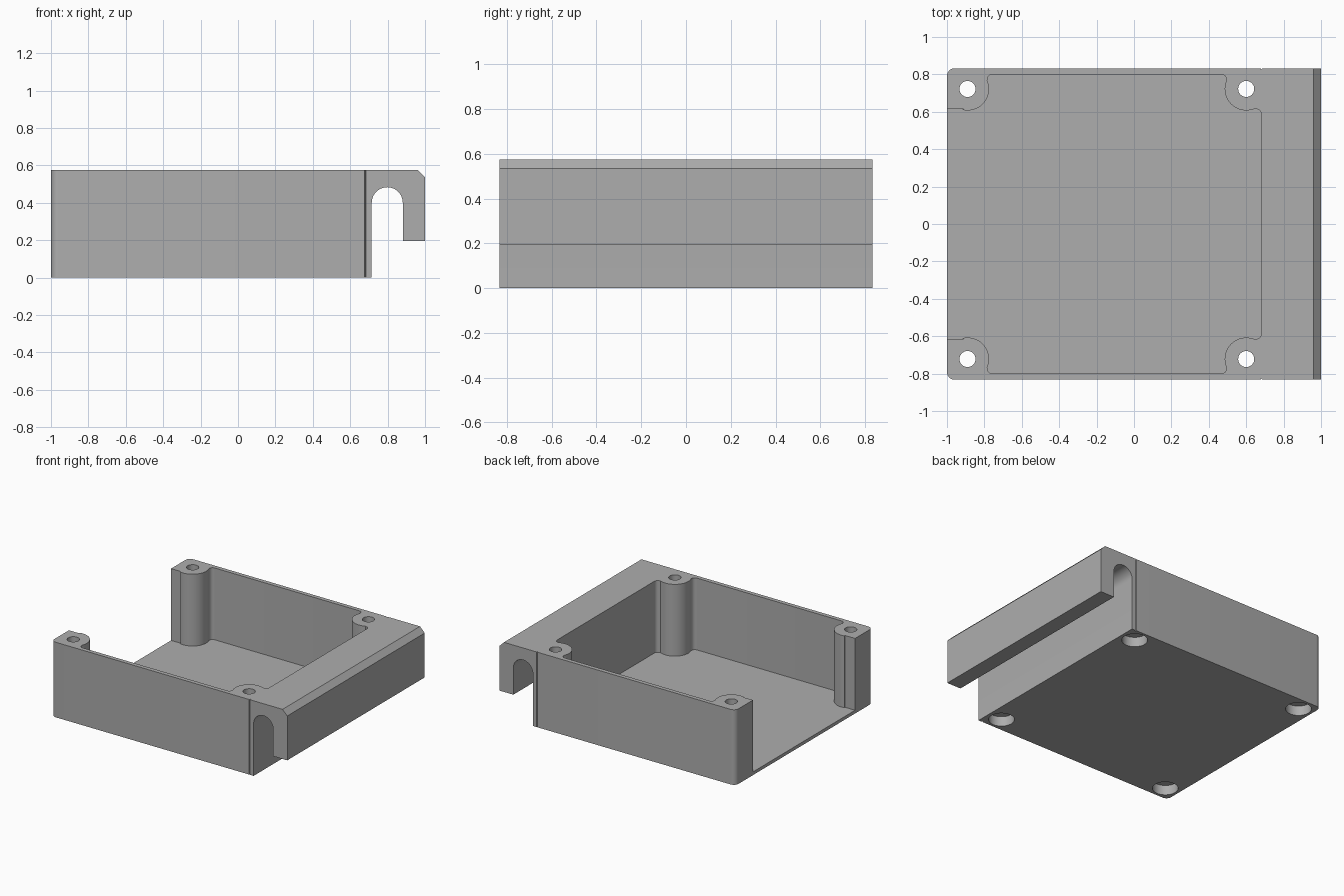
import bpy, bmesh, math
from mathutils import Vector

if "Cube" in bpy.data.objects:
    bpy.data.objects.remove(bpy.data.objects["Cube"])

W, H = 0.832, 0.575          # half depth, height
FLOOR = 0.025
BOSS_Y, BOSS_R = 0.722, 0.115
LEFT_X, RIGHT_X = -0.89, 0.60

grey = bpy.data.materials.new("plain grey")
grey.use_nodes = True
grey.diffuse_color = (0.42, 0.42, 0.42, 1)
grey.node_tree.nodes["Principled BSDF"].inputs["Base Color"].default_value = (0.42, 0.42, 0.42, 1)


def arc(cx, cy, r, start, end, n=12):
    angles = [math.radians(start + (end - start) * i / n) for i in range(n + 1)]
    return [(cx + r * math.cos(a), cy + r * math.sin(a)) for a in angles]


def prism(name, outline, direction, round_left=0):
    """Extrude a closed outline of 3D points along a direction."""
    bm = bmesh.new()
    face = bm.faces.new([bm.verts.new(p) for p in outline])
    new = bmesh.ops.extrude_face_region(bm, geom=[face])["geom"]
    bmesh.ops.translate(bm, vec=Vector(direction),
                        verts=[v for v in new if isinstance(v, bmesh.types.BMVert)])
    if round_left:
        edges = [e for e in bm.edges if all(v.co.x < -0.99 for v in e.verts)
                 and abs(e.verts[0].co.z - e.verts[1].co.z) > 0.1]
        bmesh.ops.bevel(bm, geom=edges, offset=round_left, segments=6,
                        profile=0.5, affect='EDGES')
    bmesh.ops.recalc_face_normals(bm, faces=bm.faces)
    mesh = bpy.data.meshes.new(name)
    bm.to_mesh(mesh)
    bm.free()
    obj = bpy.data.objects.new(name, mesh)
    mesh.materials.append(grey)
    bpy.context.collection.objects.link(obj)
    return obj


def upright(name, outline, z0, z1):
    return prism(name, [(x, y, z0) for x, y in outline], (0, 0, z1 - z0))


# Housing side profile with the hooked lip and round-topped slot
profile = [(-1, 0), (0.715, 0)] + arc(0.798, 0.40, 0.083, 180, 0, 20)
profile += [(0.881, 0.195), (1, 0.195), (1, H - 0.04), (0.96, H), (-1, H)]
housing = prism("housing", [(x, -W, z) for x, z in profile], (0, 2 * W, 0), 0.04)

# Cavity outline, open at the left end and wrapping the corner posts
half = [(-1.1, 0.618), (-0.915, 0.618)]
half += arc(LEFT_X, BOSS_Y, BOSS_R, -103, 24, 18)
half += arc(-0.757, 0.773, 0.027, 180, 90, 6)
half += arc(0.467, 0.773, 0.027, 90, 0, 6)
half += arc(RIGHT_X, BOSS_Y, BOSS_R, 156, 295, 18)
half += arc(0.653, 0.588, 0.027, 90, 0, 6)
cutters = [upright("cavity_cutter", half + [(x, -y) for x, y in reversed(half)], FLOOR, 1)]

# Screw holes with wide recesses underneath, and fine seams on the outer walls
for side in (-1, 1):
    for x in (LEFT_X, RIGHT_X):
        y = side * BOSS_Y
        cutters.append(upright("hole_cutter", arc(x, y, 0.043, 0, 348.75, 31), -0.1, 1))
        cutters.append(upright("recess_cutter", arc(x, y, 0.09, 0, 348.75, 31), -0.1, 0.075))
    seam = [(0.672, side * (W + 0.01)), (0.681, side * (W - 0.008)), (0.690, side * (W + 0.01))]
    cutters.append(upright("seam_cutter", seam, -0.1, 1))

bpy.context.view_layer.objects.active = housing
for cutter in cutters:
    cutter.hide_render = True
    mod = housing.modifiers.new("cut", 'BOOLEAN')
    mod.operation = 'DIFFERENCE'
    mod.solver = 'EXACT'
    mod.object = cutter
    bpy.ops.object.modifier_apply(modifier=mod.name)
    bpy.data.objects.remove(cutter)

bpy.ops.object.select_all(action='DESELECT')
housing.select_set(True)
bpy.ops.object.shade_smooth_by_angle(angle=math.radians(30))
